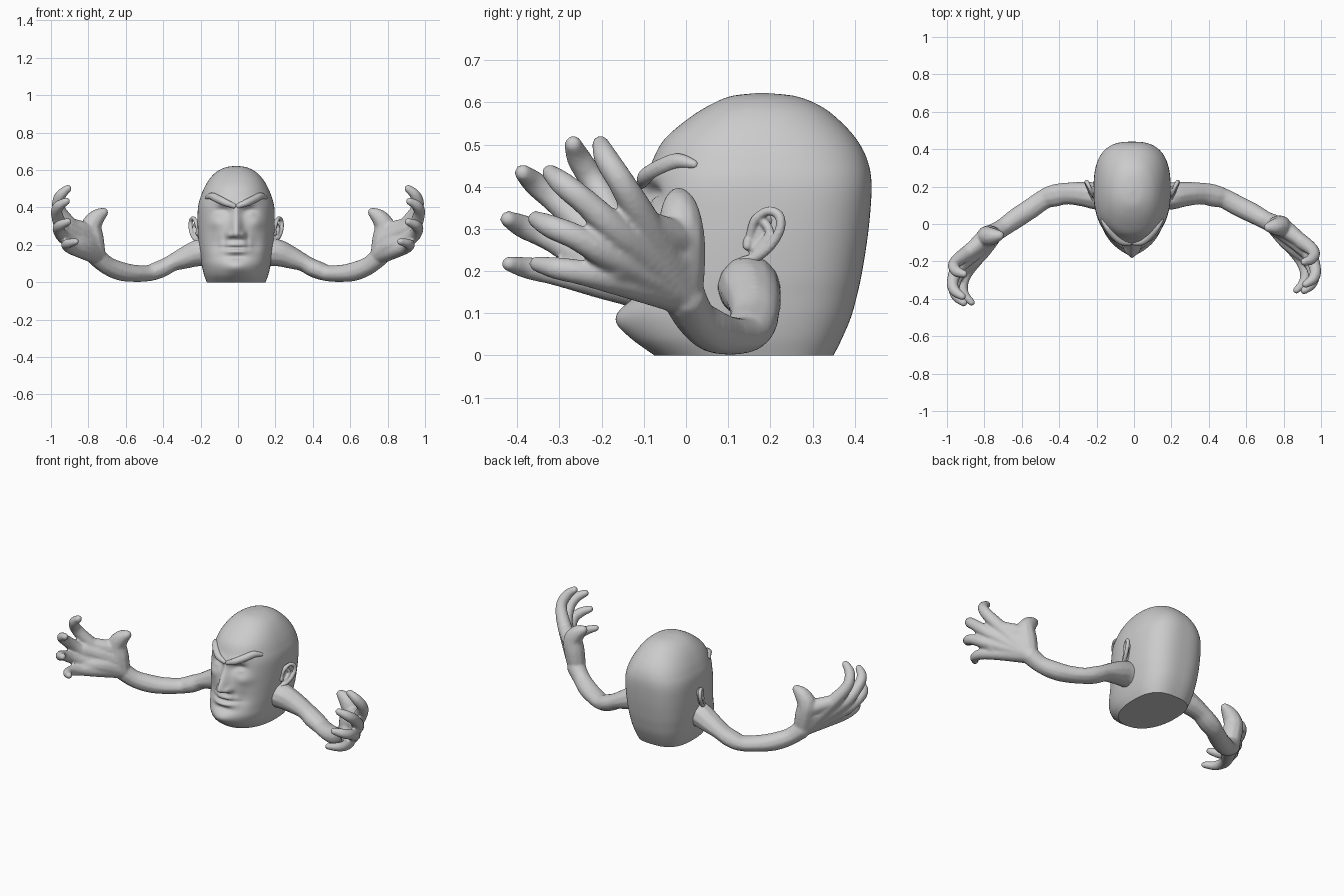
import bpy, bmesh, math
from mathutils import Vector, Matrix

CX = -0.01   # head centre line


def catmull(pts, steps):
    out = []
    n = len(pts)
    for i in range(n - 1):
        p = [pts[max(0, min(n - 1, i + k))] for k in (-1, 0, 1, 2)]
        for j in range(steps):
            t = j / steps
            out.append([0.5 * (2 * b + (c - a) * t + (2 * a - 5 * b + 4 * c - d) * t * t
                               + (3 * b - a - 3 * c + d) * t ** 3) for a, b, c, d in zip(*p)])
    out.append(list(pts[-1]))
    return out


def gauss(v, c, s):
    return math.exp(-((v - c) / s) ** 2)


def smooth(a, b, v):
    t = max(0, min(1, (v - a) / (b - a)))
    return t * t * (3 - 2 * t)


# Head sections: height, front y, back y, half width
rings = catmull([(0, -.075, .35, .157), (.04, -.125, .37, .172), (.09, -.148, .391, .184),
                 (.14, -.138, .405, .192), (.2, -.122, .418, .2), (.3, -.108, .433, .206),
                 (.4, -.1, .44, .204), (.46, -.08, .431, .189), (.51, -.053, .406, .168),
                 (.555, -.003, .366, .14), (.59, .05, .321, .105), (.614, .105, .262, .058),
                 (.622, .17, .19, .006)], 9)


def feature(x, z):
    # forward relief of the face
    x = abs(x)
    d = 0
    k = smooth(.40, .255, z)
    d += (.012 + .056 * k) * gauss(x, 0, .02 + .013 * k) * smooth(.228, .25, z) * smooth(.43, .38, z)
    d += .024 * gauss(x, .036, .014) * gauss(z, .253, .016)
    d -= .032 * gauss(x, .07, .042) * gauss(z, .378, .026)
    d += .018 * gauss(x, .078, .026) * gauss(z, .368, .013)
    d += .012 * gauss(x, .06, .06) * gauss(z, .425 + .2 * (x - .06), .018)
    d += .015 * gauss(x, 0, .06) * (gauss(z, .203, .012) + 1.1 * gauss(z, .165, .013))
    d -= .012 * gauss(x, 0, .065) * gauss(z, .184, .006)
    d -= .012 * gauss(x, 0, .06) * gauss(z, .135, .016)
    d += .02 * gauss(x, 0, .06) * gauss(z, .08, .035)
    d += .012 * gauss(x, .11, .04) * gauss(z, .315, .03)
    d -= .012 * gauss(x, .1, .035) * gauss(z, .2, .05)
    d -= .006 * gauss(x, .062, .012) * gauss(z, .22, .04)
    return d


def front_y(x, z):
    r = min(rings, key=lambda q: abs(q[0] - z))
    c = .17 * .7 + (r[1] + r[2]) * .15
    return c - (c - r[1]) * max(0, 1 - abs(x / r[3]) ** 2.2) ** (1 / 2.2) - feature(x, z)


def finish(bm, name):
    bmesh.ops.recalc_face_normals(bm, faces=bm.faces)
    me = bpy.data.meshes.new(name)
    bm.to_mesh(me)
    bm.free()
    for p in me.polygons:
        p.use_smooth = len(p.vertices) < 5
    ob = bpy.data.objects.new(name, me)
    bpy.context.collection.objects.link(ob)
    return ob


def build_head():
    bm = bmesh.new()
    N = 180
    rows = []
    for z, yf, yb, w in rings:
        c = .17 * .7 + (yf + yb) * .15
        row = []
        for i in range(N):
            a = 2 * math.pi * i / N
            s, co = math.sin(a), math.cos(a)
            n = 2.2 if s < 0 else 2.2 + .6 * smooth(.6, .35, z)
            x = w * math.copysign(abs(co) ** (2 / n), co)
            h = abs(s) ** (2 / n)
            y = c + (yb - c) * h if s > 0 else c - (c - yf) * h - feature(x, z) * smooth(0, .35, h)
            row.append(bm.verts.new((x + CX, y, z)))
        rows.append(row)
    for a, b in zip(rows, rows[1:]):
        for i in range(N):
            j = (i + 1) % N
            bm.faces.new((a[i], a[j], b[j], b[i]))
    bm.faces.new(rows[0])
    bm.faces.new(rows[-1])
    finish(bm, "head")


def blob(name, strands, place, voxel, relax):
    # fused organic form from chains of overlapping balls (x, y, z, radius, z squash)
    bm = bmesh.new()
    for st in strands:
        st = [tuple(p) + (1,) * (5 - len(p)) for p in st]
        last = None
        for x, y, z, r, f in catmull(st, 14):
            if last and (Vector((x, y, z)) - last).length < r * .22:
                continue
            last = Vector((x, y, z))
            m = Matrix.Translation(place(x, y, z)) @ Matrix.Diagonal((1, 1, f, 1))
            bmesh.ops.create_icosphere(bm, subdivisions=2, radius=r, matrix=m)
    ob = finish(bm, name)
    rm = ob.modifiers.new("fuse", 'REMESH')
    rm.mode = 'VOXEL'
    rm.voxel_size = voxel
    rm.use_smooth_shade = True
    sm = ob.modifiers.new("relax", 'SMOOTH')
    sm.factor = .5
    sm.iterations = relax


build_head()

# Arm, palm, fingers (right side)
arm = [(.12, .15, .16, .078), (.2, .15, .16, .075), (.28, .16, .132, .067, .9), (.36, .163, .098, .06, .72),
       (.42, .153, .068, .062, .75), (.48, .137, .048, .055, .8), (.56, .095, .048, .056, .85),
       (.63, .06, .06, .055, .95), (.7, .022, .09, .05), (.76, -.005, .14, .054)]
wrist = (.76, -.012, .15, .054)
fingers = [
    [(.905, -.1, .315, .041), (.962, -.15, .405, .033), (.948, -.188, .465, .03), (.908, -.203, .502, .021)],
    [(.925, -.15, .28, .04), (.968, -.235, .36, .033), (.96, -.29, .405, .03), (.918, -.322, .433, .021)],
    [(.915, -.17, .23, .039), (.96, -.26, .28, .032), (.95, -.32, .305, .029), (.908, -.358, .324, .02)],
    [(.88, -.17, .18, .037), (.915, -.25, .197, .031), (.908, -.31, .207, .027), (.868, -.354, .217, .019)]]
thumb = [wrist, (.775, -.012, .23, .06), (.785, -.012, .295, .056), (.757, -.015, .345, .045),
         (.715, -.018, .376, .024)]
web = [(.79, -.015, .27, .052), (.84, -.05, .285, .046), (.905, -.1, .31, .038)]
palm = [(.775, -.015, .21, .058), (.84, -.07, .245, .05), (.915, -.14, .285, .04)]
heel = [wrist, (.82, -.09, .19, .048), (.9, -.165, .21, .038)]
limb = [arm, thumb, web, palm, heel] + [[wrist] + f for f in fingers]

# Ear strands, relative to the head centre line
ear = [[(.2, .15, .268, .011), (.214, .162, .318, .011), (.227, .193, .342, .011), (.24, .22, .332, .012),
        (.244, .223, .3, .012), (.236, .2, .26, .012), (.219, .165, .232, .013), (.205, .135, .222, .013)],
       [(.212, .18, .322, .011), (.224, .198, .29, .011), (.214, .168, .247, .011)],
       [(.191, .185, .32, .025), (.191, .165, .25, .023)],
       [(.204, .147, .272, .012), (.207, .145, .258, .011)]]

# Slanted eyebrows lying on the face
brow = [[(x, front_y(x, z) + .004, z, r) for x, z, r in
         ((.012, .408, .014), (.055, .425, .02), (.1, .446, .022), (.13, .46, .02), (.158, .453, .011))]]

for side, s in (("right", 1), ("left", -1)):
    lag = 0 if s > 0 else .065
    blob(side + "_arm", limb,
         lambda x, y, z: Vector((s * x, y - lag * max(0, min(1, (x - .45) / .4)), z)), .007, 5)
    on_head = lambda x, y, z: Vector((CX + s * x, y, z))
    blob(side + "_ear", ear, on_head, .004, 3)
    blob(side + "_eyebrow", brow, on_head, .004, 3)
